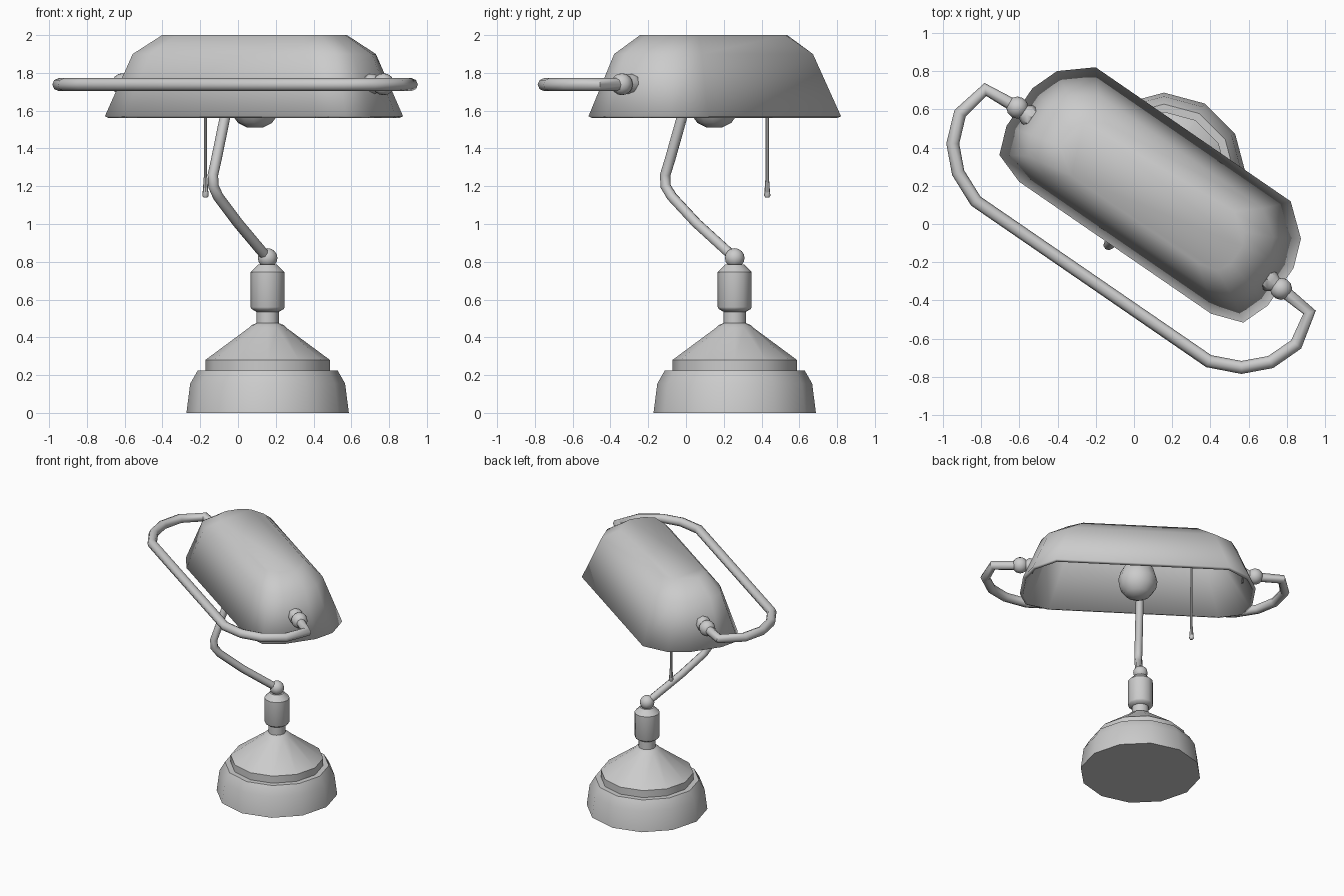
import bpy, bmesh
from math import pi, cos, sin, radians
from mathutils import Matrix, Vector

if "Cube" in bpy.data.objects:
    bpy.data.objects.remove(bpy.data.objects["Cube"])

BASE = (0.157, 0.258)
TURN = Matrix.Translation((0.09, 0.15, 0)) @ Matrix.Rotation(radians(-34.5), 4, 'Z')


def finish(ob, angle=40):
    bpy.ops.object.select_all(action='DESELECT')
    ob.select_set(True)
    bpy.context.view_layer.objects.active = ob
    bpy.ops.object.shade_smooth_by_angle(angle=radians(angle))
    return ob


def make(name, bm, matrix=Matrix()):
    me = bpy.data.meshes.new(name)
    bm.to_mesh(me)
    bm.free()
    ob = bpy.data.objects.new(name, me)
    bpy.context.collection.objects.link(ob)
    ob.matrix_world = matrix
    return ob


def skin(rings, cap_start=True):
    """Join rings of points into a surface; the last ring is capped."""
    bm = bmesh.new()
    loops = [[bm.verts.new(p) for p in ring] for ring in rings]
    n = len(loops[0])
    for a, b in zip(loops, loops[1:]):
        for i in range(n):
            j = (i + 1) % n
            bm.faces.new((a[i], a[j], b[j], b[i]))
    bm.faces.new(loops[-1])
    if cap_start:
        bm.faces.new(loops[0][::-1])
    return bm


def lathe(name, profile, matrix, n=12):
    rings = [[(r * cos(2 * pi * i / n), r * sin(2 * pi * i / n), z) for i in range(n)]
             for r, z in profile]
    return finish(make(name, skin(rings), matrix))


def ball(name, loc, r):
    bm = bmesh.new()
    bmesh.ops.create_uvsphere(bm, u_segments=12, v_segments=8, radius=r)
    return finish(make(name, bm, Matrix.Translation(loc)))


def tube(name, pts, r, matrix=Matrix()):
    cu = bpy.data.curves.new(name, 'CURVE')
    cu.dimensions = '3D'
    cu.bevel_depth = r
    cu.bevel_resolution = 2
    cu.use_fill_caps = True
    sp = cu.splines.new('POLY')
    sp.points.add(len(pts) - 1)
    for p, co in zip(sp.points, pts):
        p.co = (*co, 1)
    ob = bpy.data.objects.new(name, cu)
    bpy.context.collection.objects.link(ob)
    ob.matrix_world = matrix
    bpy.ops.object.select_all(action='DESELECT')
    ob.select_set(True)
    bpy.context.view_layer.objects.active = ob
    bpy.ops.object.convert(target='MESH')
    return finish(bpy.context.object, 50)


# Stepped base with neck collar and ball joint
at_base = Matrix.Translation((*BASE, 0))
lathe("base", [(.43, 0), (.41, .155), (.37, .225), (.33, .225), (.33, .28), (.10, .45),
               (.085, .465), (.06, .475), (.06, .54)], at_base)
lathe("collar", [(.06, .535), (.085, .55), (.09, .56), (.09, .745), (.07, .765),
                 (.05, .785)], at_base)
ball("stem_joint", (*BASE, .82), .052)

# Bent stem rising into the shade
tube("stem", [(*BASE, .82), (.13, .225, .85), (0, .055, 1.005), (-.105, -.075, 1.145),
              (-.13, -.108, 1.2), (-.133, -.11, 1.26), (-.115, -.085, 1.34),
              (-.068, -.02, 1.57), (-.005, .07, 1.86), (.085, .15, 1.93)], .028)

# Hollow shade: one rounded outline, shrunk towards the flat top
right = [(.61, -.333), (.775, -.276), (.83, -.13), (.83, .11), (.775, .257), (.62, .388)]
outline = right + [(-u, v) for u, v in reversed(right)]
rings = [[(u * su, v * sv, z) for u, v in outline]
         for su, sv, z in [(1, 1, 1.57), (.84, .71, 1.9), (.657, .46, 2.0)]]
shade = make("shade", skin(rings, cap_start=False), TURN)
sol = shade.modifiers.new("thickness", 'SOLIDIFY')
sol.thickness = .025
sol.offset = -1
finish(shade, 60)

# Bulb with its socket
lathe("bulb", [(.04, 1.51), (.09, 1.535), (.13, 1.59), (.14, 1.65), (.12, 1.72), (.06, 1.82),
               (.055, 1.97)], TURN)

# Curved carrying bar around the front, mirrored left to right
half = [(.74, -.545), (.90, -.475), (1.01, -.365), (1.068, -.213), (1.03, -.035), (.835, -.018)]
path = [(-u, v, 1.738) for u, v in reversed(half)] + [(u, v, 1.738) for u, v in half]
tube("bar", path, .034, TURN)

# Ball pivots and flared mounts at both ends of the bar
for side, s in (("left", -1), ("right", 1)):
    ball(side + "_bar_pivot", TURN @ Vector((s * .838, -.018, 1.74)), .058)
    lathe(side + "_bar_mount", [(.055, -.02), (.055, .012), (.035, .045), (.035, .07)],
          TURN @ Matrix.Translation((s * .765, -.018, 1.74)) @ Matrix.Rotation(s * pi / 2, 4, 'Y'), 8)

# Pull cord with a small weight
lathe("pull_cord", [(.01, 1.14), (.017, 1.15), (.014, 1.18), (.009, 1.25), (.008, 1.97)],
      Matrix.Translation((-.172, .43, 0)), 8)
